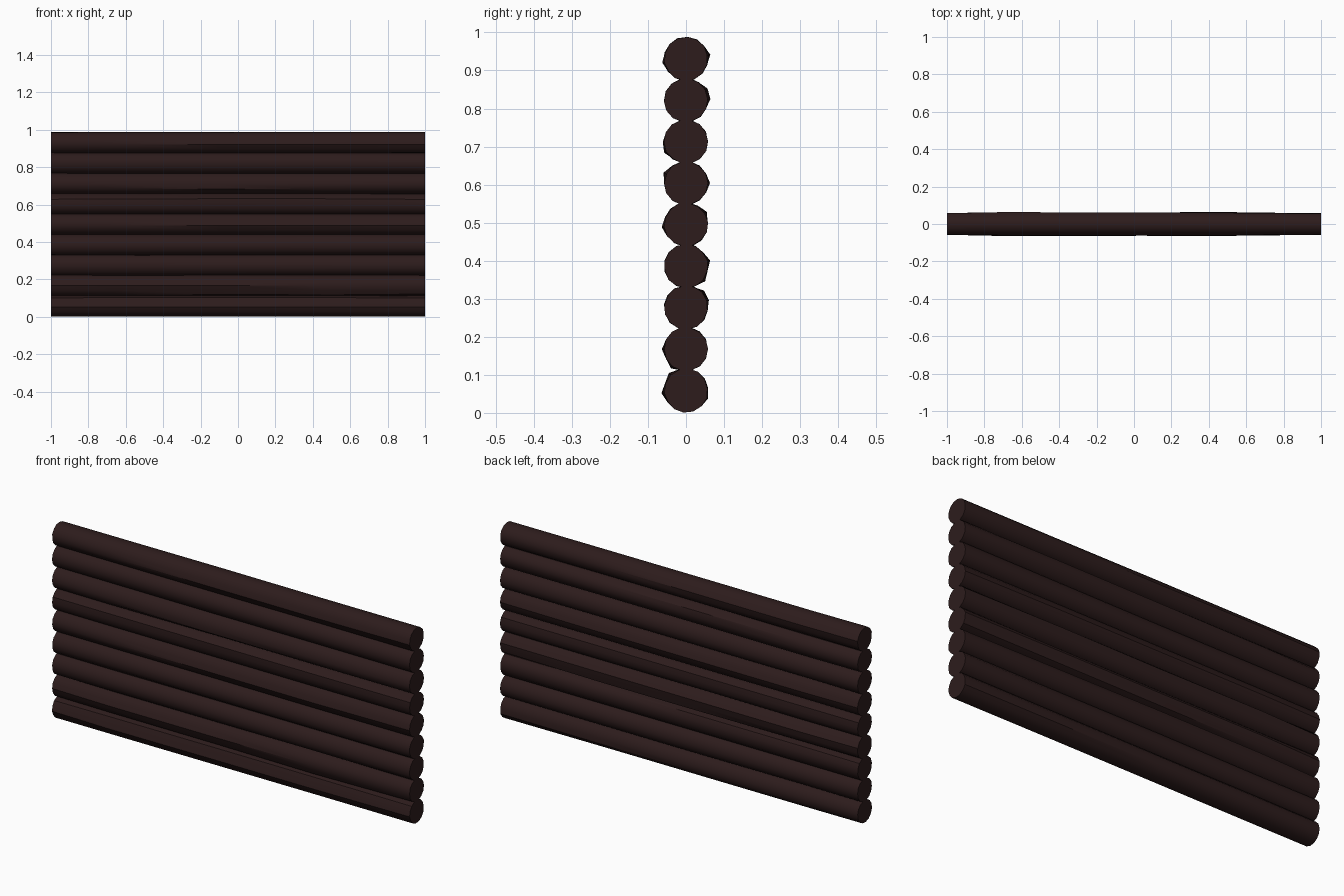
import bpy, bmesh, random
from math import sin, cos, tau, radians

if "Cube" in bpy.data.objects:
    bpy.data.objects.remove(bpy.data.objects["Cube"])

random.seed(4)
SIDES = 14
RADIUS = 0.0575
STATIONS = [-1.0, -0.68, -0.1, 0.45, 1.0]

bark = bpy.data.materials.new("dark_bark")
bark.diffuse_color = (0.026, 0.0115, 0.0115, 1)
bark.use_nodes = True
bark.node_tree.nodes["Principled BSDF"].inputs["Base Color"].default_value = bark.diffuse_color

# Directions (degrees, y axis = 0, z axis = 90) where each log bulges mid-length
BULGES = [(-10, 190, 140), (180, 235), (40, 15), (0, -35), (180, 20),
          (-10, 165), (215, 190), (15, 40), (180, 0)]


def ang_dist(a, b):
    return abs((a - b + 180) % 360 - 180)


def make_log(index, z, bulges):
    bm = bmesh.new()
    phase = random.uniform(0, 360 / SIDES)
    rings = []
    for i, x in enumerate(STATIONS):
        inner = 0 < i < len(STATIONS) - 1
        ring = []
        for s in range(SIDES):
            deg = phase + 360 * s / SIDES
            r = RADIUS + random.uniform(-0.0012, 0.0012)
            # rough bark swelling between the sawn ends
            if inner and any(ang_dist(deg, b) < 13 for b in bulges):
                r += random.uniform(0.003, 0.007)
            a = radians(deg)
            ring.append(bm.verts.new((x, r * cos(a), z + r * sin(a))))
        rings.append(ring)
    for a, b in zip(rings, rings[1:]):
        for s in range(SIDES):
            t = (s + 1) % SIDES
            bm.faces.new((a[s], a[t], b[t], b[s]))
    # sawn ends
    bm.faces.new(rings[0])
    bm.faces.new(rings[-1])
    bmesh.ops.recalc_face_normals(bm, faces=bm.faces)
    mesh = bpy.data.meshes.new(f"log_{index}")
    bm.to_mesh(mesh)
    bm.free()
    mesh.materials.append(bark)
    log = bpy.data.objects.new(f"log_{index}", mesh)
    bpy.context.collection.objects.link(log)
    bpy.context.view_layer.objects.active = log
    log.select_set(True)
    bpy.ops.object.shade_smooth_by_angle(angle=radians(35))
    log.select_set(False)


# Stack of nine logs forming the wall
for n, bulges in enumerate(BULGES):
    make_log(n + 1, 0.059 + n * 0.109, bulges)
